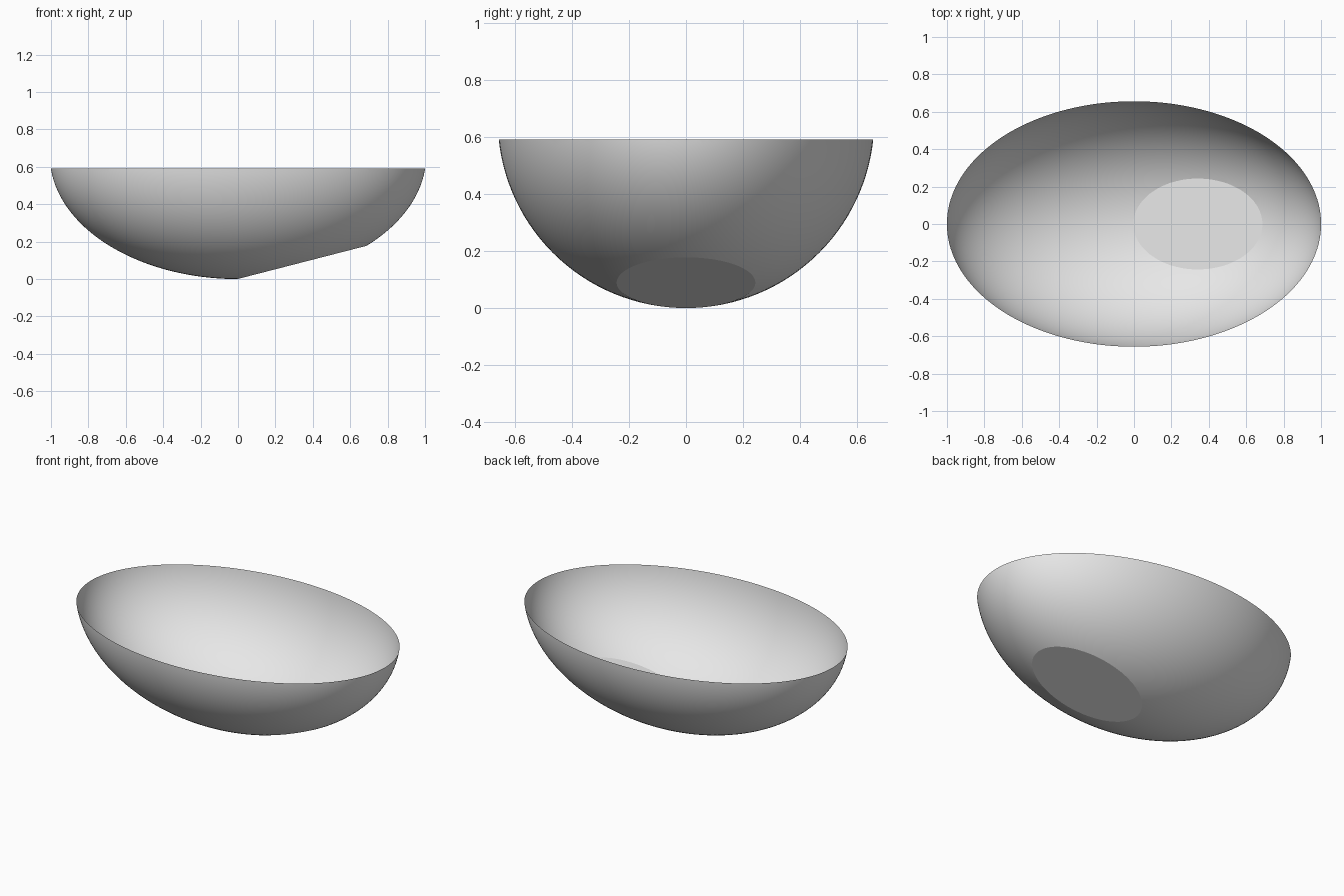
import bpy, bmesh
from math import radians
from mathutils import Matrix, Vector

cube = bpy.data.objects.get("Cube")
if cube:
    bpy.data.objects.remove(cube, do_unlink=True)

LENGTH, RADIUS, RIM = 1.006, 0.66, 0.59

# Single neutral colour
grey = bpy.data.materials.new("light_grey")
grey.use_nodes = True
colour = (0.8, 0.8, 0.8, 1)
grey.diffuse_color = colour
grey.node_tree.nodes["Principled BSDF"].inputs["Base Color"].default_value = colour


def slice_off(bm, point, normal):
    """Remove everything on the normal side; return the edges of the cut."""
    cut = bmesh.ops.bisect_plane(
        bm, geom=bm.verts[:] + bm.edges[:] + bm.faces[:], dist=1e-5,
        plane_co=point, plane_no=normal, clear_outer=True)["geom_cut"]
    return [e for e in cut if isinstance(e, bmesh.types.BMEdge)]


# Ellipsoid shell, poles along x, resting on the ground
bm = bmesh.new()
bmesh.ops.create_uvsphere(
    bm, u_segments=128, v_segments=96, radius=1,
    matrix=Matrix.Translation((0, 0, RADIUS))
    @ Matrix.Diagonal((LENGTH, RADIUS, RADIUS, 1))
    @ Matrix.Rotation(radians(90), 4, 'Y'))
for face in bm.faces:
    face.smooth = True

# Open level rim
slice_off(bm, Vector((0, 0, RIM)), Vector((0, 0, 1)))

# Slanted flat facet on the underside, closed with one face
facet_rim = slice_off(bm, Vector((0, 0, 0.001)), Vector((0.175, 0, -0.68)))
facet_rim = [e for e in facet_rim if e.is_valid and e.is_boundary]
for face in bmesh.ops.holes_fill(bm, edges=facet_rim, sides=0)["faces"]:
    face.smooth = False
    for edge in face.edges:
        edge.smooth = False

bmesh.ops.recalc_face_normals(bm, faces=bm.faces[:])
if sum(f.normal.z * f.calc_area() for f in bm.faces) > 0:
    bmesh.ops.reverse_faces(bm, faces=bm.faces[:])

mesh = bpy.data.meshes.new("bowl_shell")
bm.to_mesh(mesh)
bm.free()
mesh.materials.append(grey)
bowl = bpy.data.objects.new("bowl_shell", mesh)
bpy.context.collection.objects.link(bowl)
